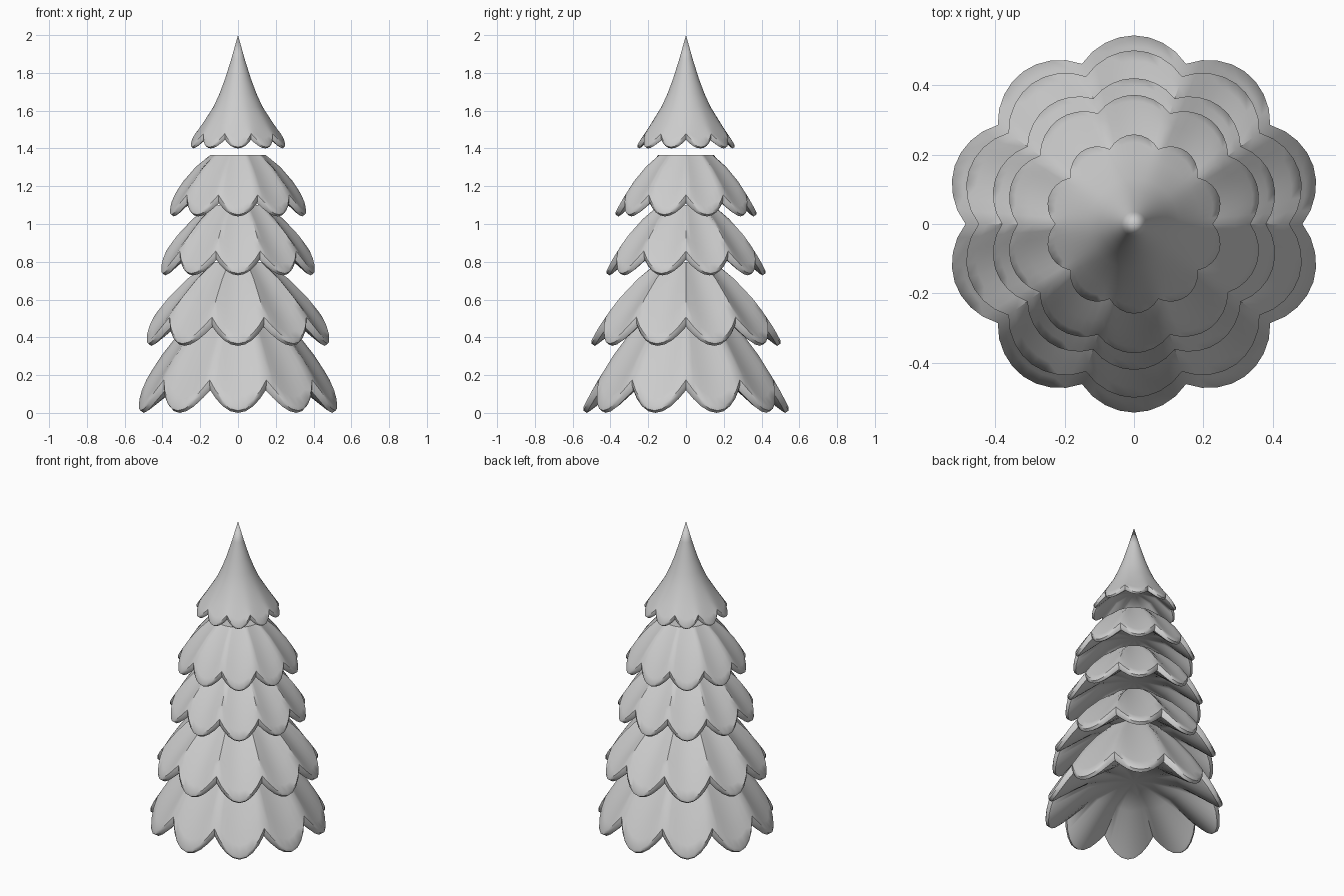
import bpy, bmesh
from math import sin, cos, pi

if "Cube" in bpy.data.objects:
    bpy.data.objects.remove(bpy.data.objects["Cube"])

LOBES, PER = 10, 8
N = LOBES * PER


def make_tier(name, rows):
    """Loft rings; each row = (lobe radius, lobe z, valley radius, valley z).
    A zero radius makes a single pole, the open top is closed flat."""
    bm = bmesh.new()
    rings = []
    for rl, zl, rv, zv in rows:
        if rl == 0:
            rings.append([bm.verts.new((0, 0, zl))])
            continue
        ring = []
        for i in range(N):
            a = 2 * pi * i / N
            w = abs(sin(LOBES / 2 * a))          # 0 in valleys, 1 on lobes
            r = rv + (rl - rv) * w ** 0.85
            z = zv + (zl - zv) * w
            ring.append(bm.verts.new((r * cos(a), r * sin(a), z)))
        rings.append(ring)
    if len(rings[0]) > 1:
        bm.faces.new(rings[0])
    for A, B in zip(rings, rings[1:]):
        for i in range(N):
            j = (i + 1) % N
            if len(A) == 1:
                bm.faces.new((A[0], B[i], B[j]))
            elif len(B) == 1:
                bm.faces.new((A[i], B[0], A[j]))
            else:
                bm.faces.new((A[i], B[i], B[j], A[j]))
    bmesh.ops.recalc_face_normals(bm, faces=bm.faces)
    me = bpy.data.meshes.new(name)
    bm.to_mesh(me)
    bm.free()
    ob = bpy.data.objects.new(name, me)
    bpy.context.collection.objects.link(ob)
    bpy.ops.object.select_all(action='DESELECT')
    ob.select_set(True)
    bpy.context.view_layer.objects.active = ob
    bpy.ops.object.shade_smooth_by_angle(angle=0.7)
    return ob


def rim_and_underside(rl, zl, rv, zv, s):
    """Rounded thick rim followed by the fluted, hollow underside."""
    return [
        (rl, zl + .03 * s, rv, zv + .055 * s),
        (rl, zl + .012 * s, rv, zv + .025 * s),
        (rl - .018 * s, zl, rv - .01 * s, zv),
        (rl - .035 * s, zl + .01 * s, rv - .03 * s, zv + .005 * s),
        (rl * .5, zl + .19 * s, rl * .5, zl + .21 * s),
        (rl * .22, zl + .235 * s, rl * .22, zl + .235 * s),
        (0, zl + .24 * s, 0, zl + .24 * s),
    ]


def skirt(name, top_r, top_z, rl, zl, rv, zv, s):
    low = rim_and_underside(rl, zl, rv, zv, s)
    rows = []
    for t in (0, .35, .7, .9):                   # sloping upper side
        lerp = lambda a, b: a + (b - a) * t
        bulge = .03 * s * t * (1 - t) * 2
        rows.append((lerp(top_r, low[0][0]) + bulge, lerp(top_z, low[0][1]),
                     lerp(top_r, low[0][2]) + bulge, lerp(top_z, low[0][3]) + bulge))
    make_tier(name, rows + low)


# Four branch skirts, bottom to top
skirt("branch_tier_1", .17, .57, .543, .0, .485, .12, 1)
skirt("branch_tier_2", .15, .80, .50, .355, .447, .455, .95)
skirt("branch_tier_3", .147, 1.10, .42, .728, .38, .81, .85)
skirt("branch_tier_4", .147, 1.365, .372, 1.04, .335, 1.11, .8)

# Pointed crown
crown = [(0, 2, 0, 2)]
crown += [(r, z, r, z) for r, z in ((.035, 1.875), (.068, 1.77), (.098, 1.69), (.13, 1.62))]
crown += [(.195, 1.515, .185, 1.535), (.235, 1.455, .213, 1.495)]
make_tier("crown_tier", crown + rim_and_underside(.258, 1.40, .227, 1.445, .6))
